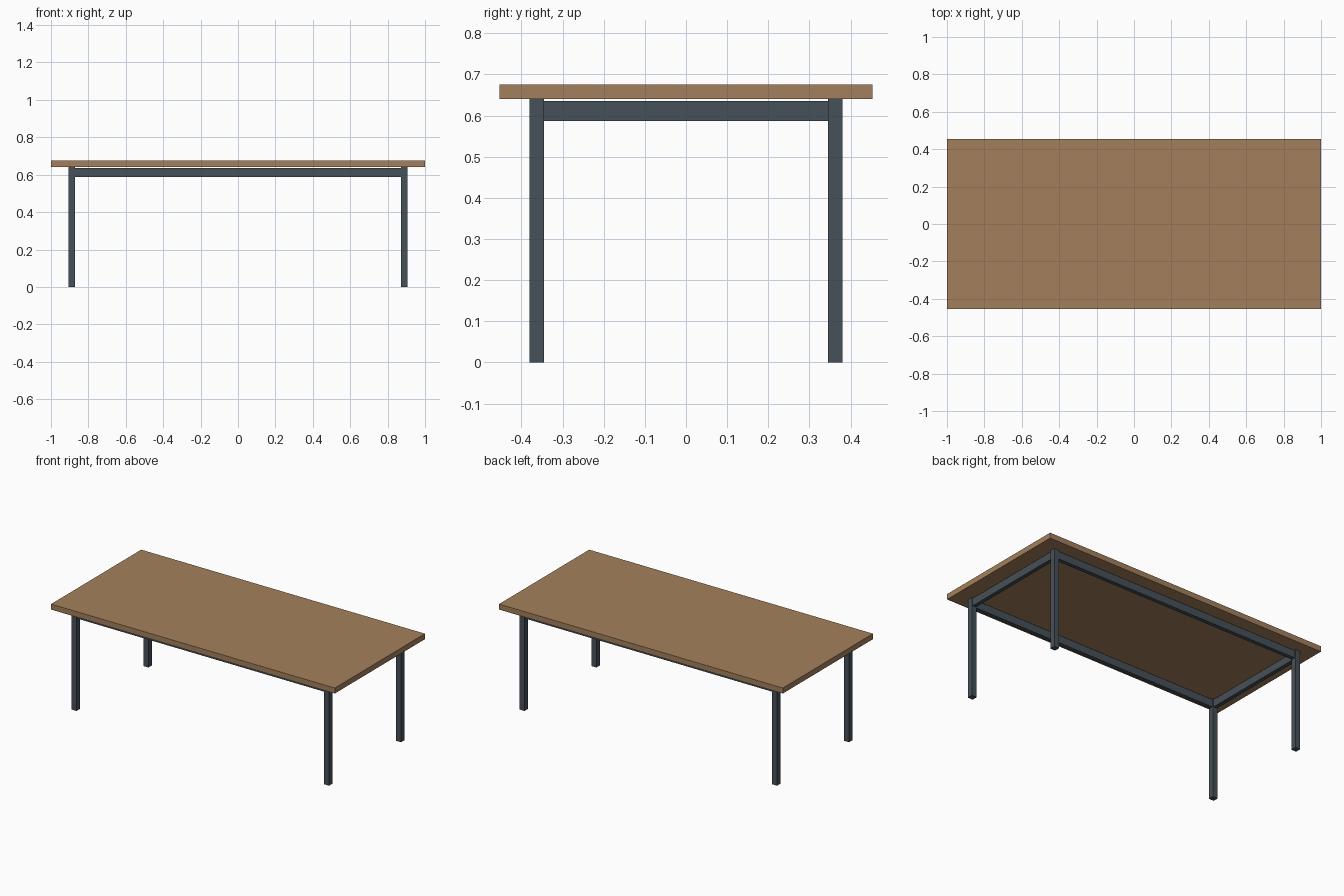
import bpy

cube = bpy.data.objects.get("Cube")
if cube:
    bpy.data.objects.remove(cube, do_unlink=True)


def material(name, color):
    mat = bpy.data.materials.new(name)
    mat.use_nodes = True
    mat.diffuse_color = color
    mat.node_tree.nodes["Principled BSDF"].inputs["Base Color"].default_value = color
    return mat


def box(name, center, size, mat):
    bpy.ops.mesh.primitive_cube_add(size=1, location=center)
    obj = bpy.context.object
    obj.name = name
    obj.scale = size
    bpy.ops.object.transform_apply(location=False, rotation=False, scale=True)
    obj.data.materials.append(mat)
    return obj


wood = material("warm wood", (0.37, 0.216, 0.107, 1))
steel = material("dark steel", (0.062, 0.082, 0.098, 1))

TOP_Z, HEIGHT = 0.64, 0.675
LEG = 0.035
LEG_X, LEG_Y = 0.89, 0.3625
RAIL_LOW, RAIL_HIGH, RAIL_THICK = 0.587, 0.635, 0.025
rail_z, rail_h = (RAIL_LOW + RAIL_HIGH) / 2, RAIL_HIGH - RAIL_LOW

# Tabletop
box("tabletop", (0, 0, (TOP_Z + HEIGHT) / 2), (2, 0.907, HEIGHT - TOP_Z), wood)

# Legs
for side, sx in (("left", 1), ("right", -1)):
    for end, sy in (("front", -1), ("back", 1)):
        box(f"{end}_{side}_leg", (sx * LEG_X, sy * LEG_Y, TOP_Z / 2),
            (LEG, LEG, TOP_Z), steel)

# Long rails between the legs
for end, sy in (("front", -1), ("back", 1)):
    box(f"{end}_rail", (0, sy * LEG_Y, rail_z),
        (2 * LEG_X - LEG, RAIL_THICK, rail_h), steel)

# Short rails at the ends
for side, sx in (("left", 1), ("right", -1)):
    box(f"{side}_rail", (sx * LEG_X, 0, rail_z),
        (RAIL_THICK, 2 * LEG_Y - LEG, rail_h), steel)
